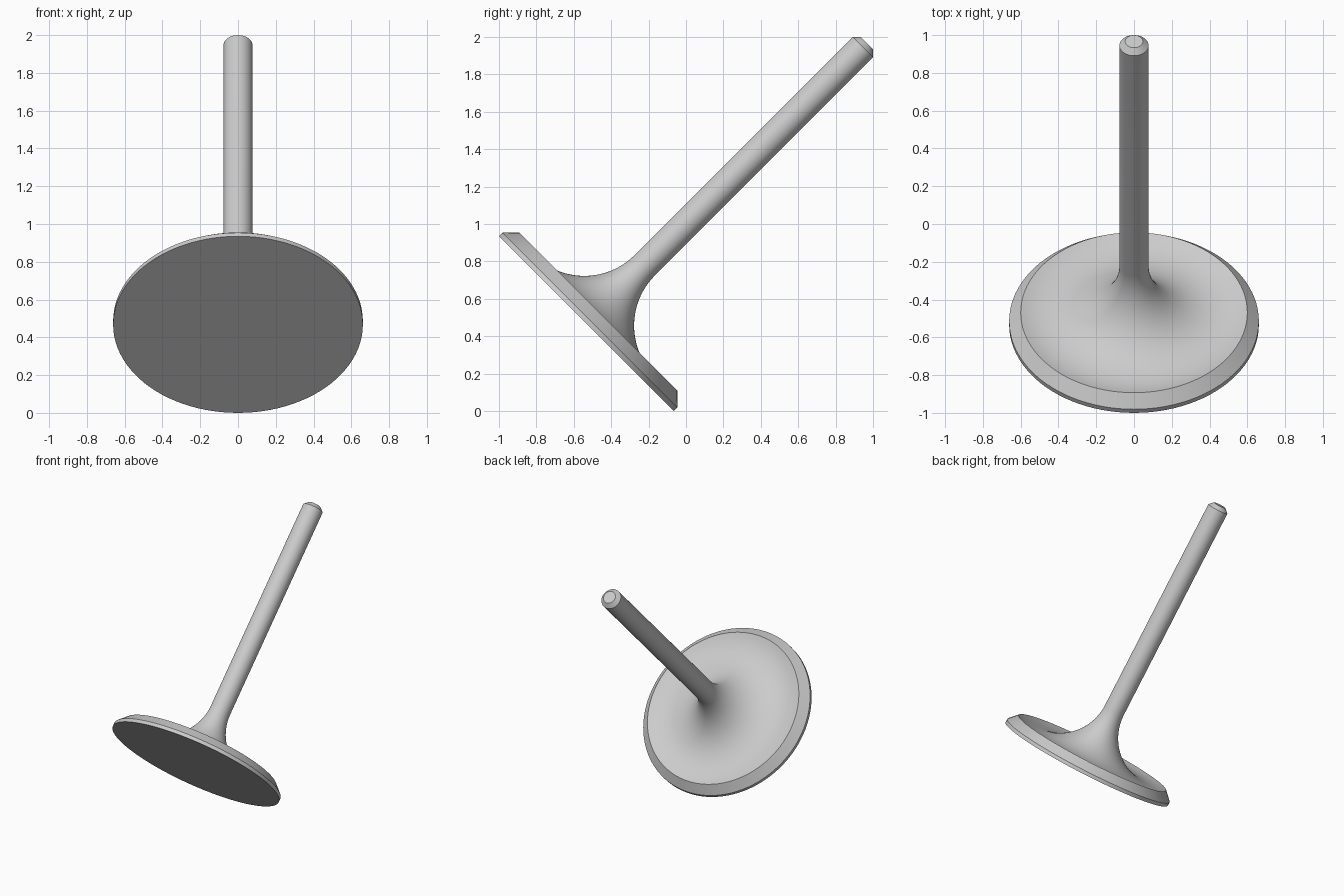
import bpy
import bmesh
from math import cos, sin, radians, pi, asin
from mathutils import Matrix, Vector

cube = bpy.data.objects.get("Cube")
if cube:
    bpy.data.objects.remove(cube, do_unlink=True)

# Single plain metal colour
metal = bpy.data.materials.new("light grey metal")
grey = (0.6, 0.6, 0.6, 1)
metal.use_nodes = True
metal.diffuse_color = grey
metal.node_tree.nodes["Principled BSDF"].inputs["Base Color"].default_value = grey

STEM_R, HEAD_R, SEAT_R = 0.077, 0.661, 0.60
RIM_H, SEAT_H = 0.027, 0.09
TIP_H, TIP_BEVEL = 2.12, 0.03
FILLET_R = 0.379
fillet_x = STEM_R + FILLET_R
end_angle = -pi / 2 + asin((SEAT_R - fillet_x) / FILLET_R)
fillet_h = SEAT_H - FILLET_R * sin(end_angle)

# Half profile (radius, height): flat face, rim, sloping seat
profile = [(0, 0), (HEAD_R, 0), (HEAD_R, RIM_H)]

# Dished arc from the seat edge sweeping up into the stem
STEPS = 28
for i in range(STEPS + 1):
    a = end_angle + (-pi - end_angle) * i / STEPS
    profile.append((fillet_x + FILLET_R * cos(a), fillet_h + FILLET_R * sin(a)))

# Straight stem with bevelled tip
profile += [(STEM_R, TIP_H - TIP_BEVEL), (STEM_R - TIP_BEVEL, TIP_H), (0, TIP_H)]

# Lathe the profile around the stem axis
bm = bmesh.new()
verts = [bm.verts.new((r, 0, h)) for r, h in profile]
edges = [bm.edges.new(pair) for pair in zip(verts, verts[1:])]
bmesh.ops.spin(bm, geom=verts + edges, cent=(0, 0, 0), axis=(0, 0, 1),
               angle=2 * pi, steps=96, use_duplicate=False)
bmesh.ops.remove_doubles(bm, verts=bm.verts, dist=0.0001)
bmesh.ops.recalc_face_normals(bm, faces=bm.faces)

# Lean the valve back so it rests on the edge of its head
lean = Matrix.Translation(Vector((0, -0.5325, 0.4675))) @ Matrix.Rotation(radians(-45), 4, "X")
bm.transform(lean)

mesh = bpy.data.meshes.new("valve")
bm.to_mesh(mesh)
bm.free()
mesh.materials.append(metal)
valve = bpy.data.objects.new("valve", mesh)
bpy.context.collection.objects.link(valve)

bpy.ops.object.select_all(action="DESELECT")
valve.select_set(True)
bpy.context.view_layer.objects.active = valve
bpy.ops.object.shade_smooth_by_angle(angle=radians(30))
